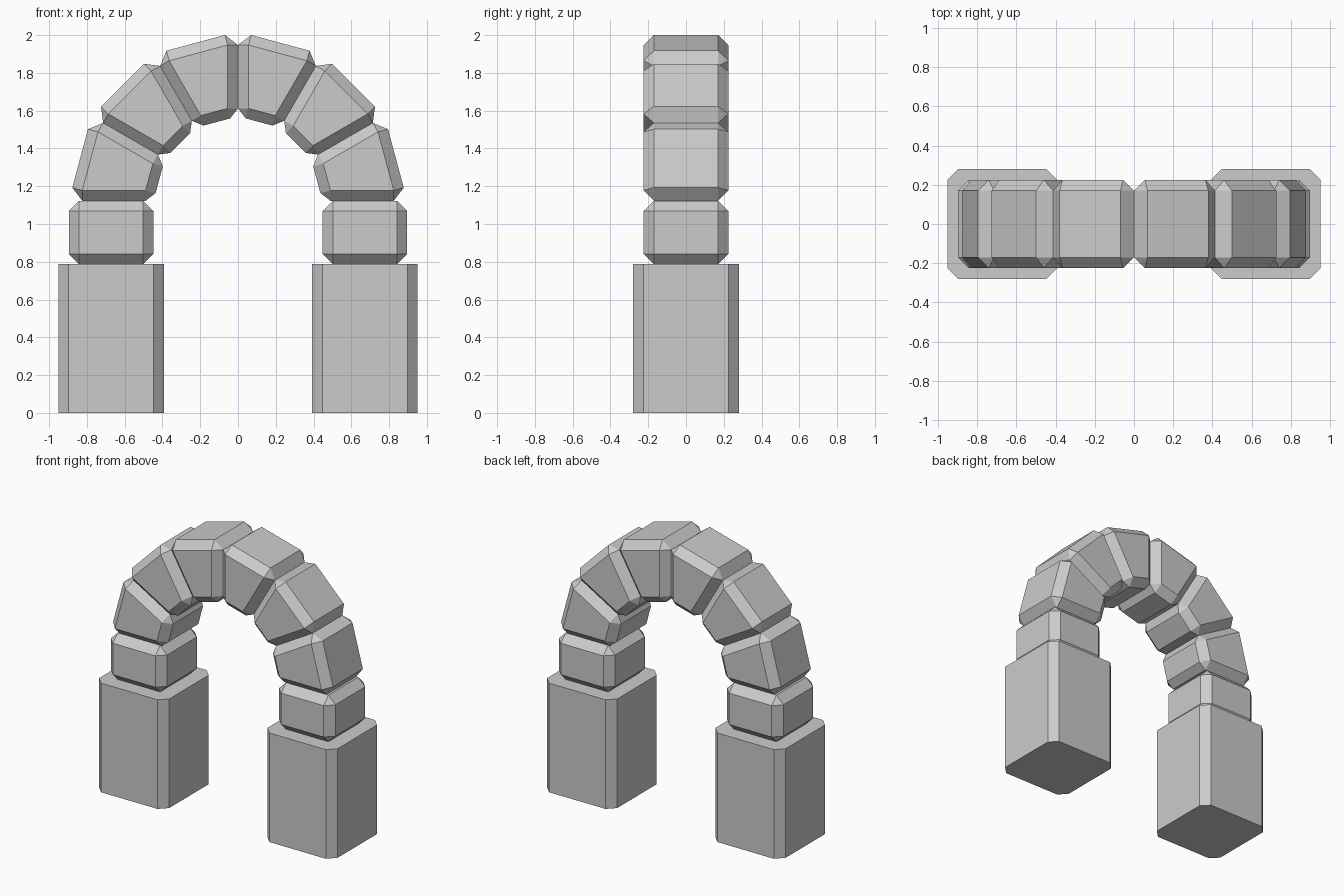
import bpy
import bmesh
import math
from mathutils import Vector

cube = bpy.data.objects.get("Cube")
if cube:
    bpy.data.objects.remove(cube, do_unlink=True)

CHAMFER = 0.055
SPRING_Z = 1.123          # height where the curve of the arch starts
INNER, OUTER = 0.447, 0.896
HALF_DEPTH = 0.225
PILLAR_TOP = 0.787

stone = bpy.data.materials.new("grey stone")
stone.use_nodes = True
stone.diffuse_color = (0.6, 0.6, 0.6, 1)
bsdf = next(n for n in stone.node_tree.nodes if n.type == "BSDF_PRINCIPLED")
bsdf.inputs["Base Color"].default_value = (0.6, 0.6, 0.6, 1)


def hull_object(name, points):
    """Flat-shaded convex solid around the given points."""
    bm = bmesh.new()
    for p in points:
        bm.verts.new(p)
    bmesh.ops.convex_hull(bm, input=bm.verts[:])
    bmesh.ops.dissolve_limit(bm, angle_limit=0.01, verts=bm.verts[:], edges=bm.edges[:])
    bmesh.ops.recalc_face_normals(bm, faces=bm.faces[:])
    mesh = bpy.data.meshes.new(name)
    bm.to_mesh(mesh)
    bm.free()
    mesh.materials.append(stone)
    obj = bpy.data.objects.new(name, mesh)
    bpy.context.collection.objects.link(obj)
    return obj


def chamfered_block(name, outline):
    """Extrude an x-z outline through the depth, chamfering every edge."""
    points = []
    corners = [Vector(c) for c in outline]
    for i, corner in enumerate(corners):
        u = (corners[i - 1] - corner).normalized()
        v = (corners[(i + 1) % len(corners)] - corner).normalized()
        leg = CHAMFER / math.tan(u.angle(v) / 2)
        inset = corner + (u + v) * CHAMFER / math.sin(u.angle(v))
        for side in (-1, 1):
            points.append((inset.x, side * HALF_DEPTH, inset.y))
            for foot in (corner + u * leg, corner + v * leg):
                points.append((foot.x, side * (HALF_DEPTH - CHAMFER), foot.y))
    hull_object(name, points)


def on_arch(sign, radius, degrees):
    a = math.radians(degrees)
    return (sign * radius * math.cos(a), SPRING_Z + radius * math.sin(a))


def pillar(name, centre_x, half):
    """Square pillar with chamfered upright edges only."""
    cut = half - CHAMFER
    points = []
    for z in (0, PILLAR_TOP):
        for sx in (-1, 1):
            for sy in (-1, 1):
                points.append((centre_x + sx * half, sy * cut, z))
                points.append((centre_x + sx * cut, sy * half, z))
    hull_object(name, points)


for side, sign in (("left", 1), ("right", -1)):
    pillar(side + "_pillar", sign * (INNER + OUTER) / 2, 0.28)
    # Straight block between the pillar and the curve
    chamfered_block(side + "_impost_block", [
        (sign * INNER, PILLAR_TOP), (sign * OUTER, PILLAR_TOP),
        (sign * OUTER, SPRING_Z), (sign * INNER, SPRING_Z)])
    # Wedge stones of the curve
    for i, part in enumerate(("lower", "middle", "upper")):
        start, end = i * 30, (i + 1) * 30
        chamfered_block(f"{side}_{part}_arch_stone", [
            on_arch(sign, INNER, start), on_arch(sign, OUTER, start),
            on_arch(sign, OUTER, end), on_arch(sign, INNER, end)])
